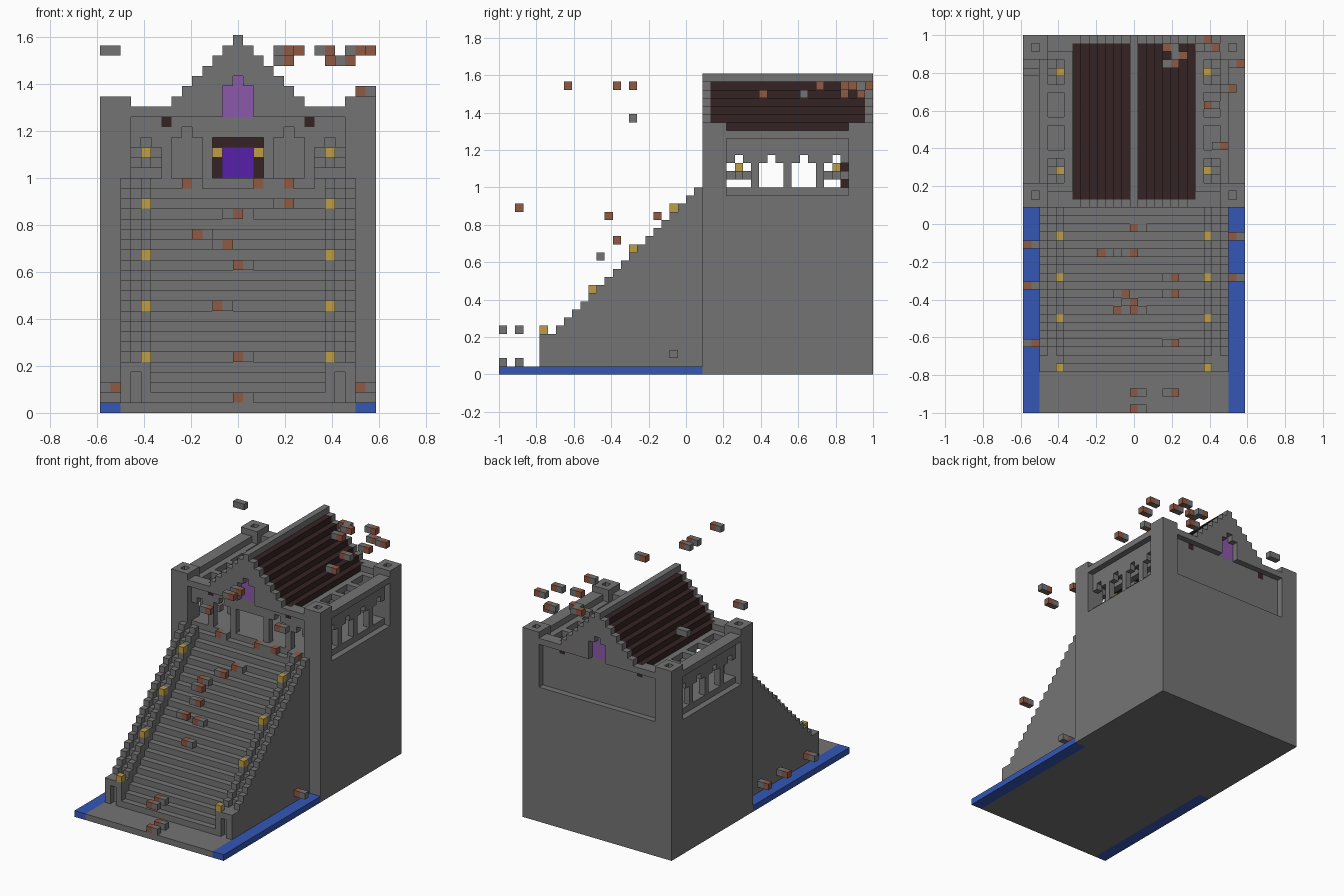
import bpy, bmesh
from mathutils import Vector

old = bpy.data.objects.get("Cube")
if old:
    bpy.data.objects.remove(old, do_unlink=True)

UNIT = 2 / 46                 # edge of one block
WIDE, DEEP = 27, 46           # blocks across and along
MID = WIDE // 2
PALETTE = {
    "stone": (0.175, 0.175, 0.175), "water_blue": (0.035, 0.095, 0.47),
    "lamp_gold": (0.52, 0.34, 0.06), "brick_red": (0.27, 0.1, 0.06),
    "dark_timber": (0.036, 0.017, 0.017), "window_lilac": (0.26, 0.1, 0.4),
    "portal_violet": (0.094, 0.014, 0.4),
}
mats = {}
for name, rgb in PALETTE.items():
    m = bpy.data.materials.new(name)
    m.use_nodes = True
    m.diffuse_color = (*rgb, 1)
    bsdf = m.node_tree.nodes["Principled BSDF"]
    bsdf.inputs["Base Color"].default_value = (*rgb, 1)
    bsdf.inputs["Roughness"].default_value = 0.9
    mats[name] = m

cells = {}                    # block position -> (part, material)


def span(v):
    return range(v, v + 1) if isinstance(v, int) else range(v[0], v[1] + 1)


def fill(part, mat, x, y, z, mirror=False):
    """Fill inclusive block ranges; part None carves them away."""
    for i in span(x):
        for j in span(y):
            for k in span(z):
                for a in {i, WIDE - 1 - i} if mirror else {i}:
                    if part:
                        cells[a, j, k] = (part, mat)
                    else:
                        cells.pop((a, j, k), None)


def carve(x, y, z, mirror=True):
    fill(None, None, x, y, z, mirror)


# Ground and water strips
fill("ground", "stone", (2, 24), (0, 24), 0)
fill("water", "water_blue", (0, 1), (0, 24), 0, True)

# Staircase with stepped side rails
for j in range(5, 25):
    rail = max(j - 1, 5)
    fill("stairs", "stone", (5, 21), j, (1, j - 4))
    fill("stair_rail", "stone", 2, j, (1, rail - 1), True)
    fill("stair_rail", "stone", 3, j, (1, max(rail - 2, 4)), True)
    fill("stair_rail", "stone", 4, j, (1, rail - 1), True)
carve(3, 5, (1, 3))
for j in (5, 11, 16, 21):
    fill("rail_lamps", "lamp_gold", 4, j, max(j - 1, 5), True)

# Solid podium, set back one block at the top
fill("podium", "stone", (0, 26), (25, 45), (0, 21))
fill("podium", "stone", (1, 25), (26, 44), 22)

# Corner towers with a small well in the top
for j in (25, 43):
    fill("corner_tower", "stone", (0, 2), (j, j + 2), (22, 30), True)
    carve(1, j + 1, 30)

# Front and back walls with lintels and stepped gables
fill("front_wall", "stone", (3, 23), 26, (23, 28))
fill("back_wall", "stone", (3, 23), (43, 44), (23, 28))
for part, outer, inner in (("front_gable", 25, 26), ("back_gable", 45, 44)):
    fill(part, "stone", (3, 23), outer, 29)
    fill(part, "stone", (3, 6), inner, 29, True)
    for i in range(7, MID + 1):
        fill(part, "stone", i, outer, (29, i + 23), True)
    for x, z in (((12, 14), (29, 31)), (13, 32)):
        carve(x, outer, z, False)
        fill("gable_window", "window_lilac", x, inner, z)

# Arched openings in the front
carve((11, 15), 26, (23, 26), False)
for i, top in ((4, 26), (8, 27)):
    carve((i - 1, i + 1), 26, (23, top - 1))
    carve(i, 26, top)

# Side walls with arched windows, lintels and rafters
fill("side_wall", "stone", 1, (28, 42), (23, 28), True)
fill("side_lintel", "stone", (0, 1), (28, 42), 29, True)
for j in (29, 33, 37, 41):
    carve(1, (j - 1, j + 1), (23, 25))
    carve(1, j, 26)
fill("ceiling_beam", "stone", 2, (28, 42), 28, True)
fill("ceiling_beam", "stone", (5, 6), (27, 43), 28, True)
fill("ceiling_beam", "stone", (3, 4), 27, 28, True)
for j in (31, 35, 39):
    fill("rafters", "stone", (2, 5), j, 28, True)
    fill("columns", "stone", 6, j, (23, 28), True)

# Lamps on cross arms
for j in (29, 41):
    fill("lamp_arms", "stone", (3, 5), j, 24, True)
    fill("lamp_arms", "stone", 4, (j - 1, j + 1), 24, True)
    fill("hall_lamps", "lamp_gold", 4, j, 25, True)

# Portal at the back of the hall
fill("portal_frame", "dark_timber", (11, 15), 42, (23, 26))
fill("portal", "portal_violet", (12, 14), 42, (23, 25))
fill("portal_lamps", "lamp_gold", 11, 41, 25, True)

# Stepped timber roof and stone ridge
for i in range(6, MID):
    fill("roof", "dark_timber", i, (26, 44), (i + 22, i + 23), True)
fill("ridge", "stone", MID, (25, 45), (35, 36))

# Loose bricks: red end position and side of the stone end
BRICKS = (
    ((13, 0, 1), 1), ((13, 0, 5), 1), ((13, 2, 1), 1), ((13, 2, 5), 1),
    ((18, 2, 20), -1), ((18, 8, 35), -1), ((18, 14, 35), -1),
    ((18, 16, 35), -1), ((25, 16, 31), 1), ((13, 13, 19), -1),
    ((12, 14, 16), -1), ((13, 12, 14), 1), ((11, 12, 10), 1),
    ((9, 19, 17), 1), ((13, 19, 19), -1), ((13, 22, 19), 1),
    ((0, 20, 2), 1), ((0, 15, 2), 1), ((1, 8, 2), -1), ((25, 21, 2), 1),
    ((24, 32, 34), -1), ((22, 37, 34), 1), ((25, 39, 35), -1),
    ((18, 42, 34), -1), ((17, 44, 35), 1), ((19, 43, 35), -1),
    ((22, 45, 35), -1), ((23, 44, 34), -1), ((26, 42, 35), -1),
    ((8, 25, 22), 1), ((15, 25, 22), 1), ((18, 25, 22), -1),
    ((22, 25, 22), -1), ((1, 41, 35), -1),
)
for (i, j, k), side in BRICKS:
    fill("loose_bricks", "stone", i + side, j, k)
    fill("loose_bricks", "brick_red", i, j, k)
fill("loose_bricks", "stone", 1, 41, 35)

# Skin each part: keep only block faces that meet open air
parts = {}
for pos, (part, mat) in cells.items():
    parts.setdefault(part, []).append((pos, mat))
for part, blocks in parts.items():
    bm = bmesh.new()
    used = sorted({mat for _, mat in blocks})
    for pos, mat in blocks:
        centre = Vector(pos) + Vector((0.5, 0.5, 0.5))
        for axis in range(3):
            for sign in (-1, 1):
                n = [0, 0, 0]
                n[axis] = sign
                if tuple(p + d for p, d in zip(pos, n)) in cells:
                    continue
                n = Vector(n) / 2
                a = Vector((n.y, n.z, n.x)).to_tuple()
                a = Vector(a)
                b = n.normalized().cross(a)
                ring = (a + b, b - a, -a - b, a - b)
                verts = [bm.verts.new((centre + n + r - Vector((WIDE / 2, DEEP / 2, 0))) * UNIT)
                         for r in ring]
                bm.faces.new(verts).material_index = used.index(mat)
    bmesh.ops.remove_doubles(bm, verts=bm.verts, dist=UNIT / 100)
    bmesh.ops.dissolve_limit(bm, angle_limit=0.01, verts=bm.verts, edges=bm.edges,
                             delimit={'MATERIAL', 'NORMAL'})
    mesh = bpy.data.meshes.new(part)
    bm.to_mesh(mesh)
    bm.free()
    for mat in used:
        mesh.materials.append(mats[mat])
    bpy.context.collection.objects.link(bpy.data.objects.new(part, mesh))
